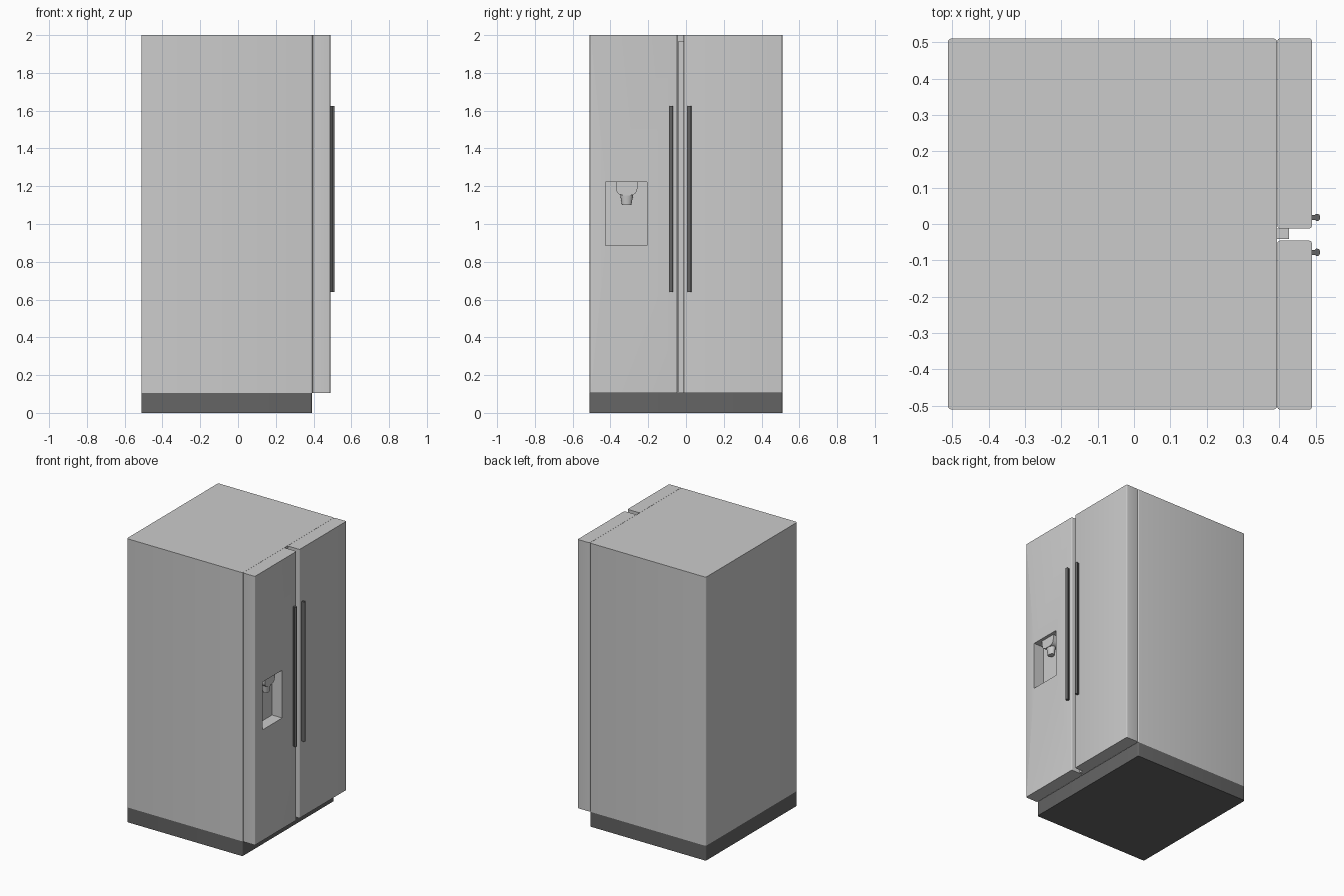
import bpy, bmesh, math
from mathutils import Vector

if "Cube" in bpy.data.objects:
    bpy.data.objects.remove(bpy.data.objects["Cube"])


def material(name, v):
    m = bpy.data.materials.new(name)
    m.diffuse_color = (v, v, v, 1)
    m.use_nodes = True
    m.node_tree.nodes["Principled BSDF"].inputs["Base Color"].default_value = m.diffuse_color
    return m


dark = material("dark_grey", 0.13)


def finish(name, bm, mat=None, smooth=True):
    bmesh.ops.recalc_face_normals(bm, faces=bm.faces)
    me = bpy.data.meshes.new(name)
    bm.to_mesh(me)
    bm.free()
    ob = bpy.data.objects.new(name, me)
    bpy.context.collection.objects.link(ob)
    if mat:
        me.materials.append(mat)
    if smooth:
        bpy.ops.object.select_all(action='DESELECT')
        ob.select_set(True)
        bpy.context.view_layer.objects.active = ob
        bpy.ops.object.shade_smooth_by_angle(angle=math.radians(35))
    return ob


def prism(name, points, offset, mat=None):
    """Extrude a closed 3D outline along an offset."""
    bm = bmesh.new()
    face = bm.faces.new([bm.verts.new(p) for p in points])
    ext = bmesh.ops.extrude_face_region(bm, geom=[face], use_keep_orig=True)
    moved = [g for g in ext["geom"] if isinstance(g, bmesh.types.BMVert)]
    bmesh.ops.translate(bm, verts=moved, vec=Vector(offset))
    return finish(name, bm, mat)


def box(name, x, y, z, r=0.0, mat=None):
    """Box given by ranges, with rounded vertical edges."""
    bm = bmesh.new()
    bmesh.ops.create_cube(bm, size=1)
    for v in bm.verts:
        v.co = [a[0] + (c + 0.5) * (a[1] - a[0]) for c, a in zip(v.co, (x, y, z))]
    if r:
        edges = [e for e in bm.edges
                 if abs(e.verts[0].co.z - e.verts[1].co.z) > 1e-4]
        bmesh.ops.bevel(bm, geom=edges, offset=r, segments=4, profile=0.5,
                        affect='EDGES')
    return finish(name, bm, mat, r > 0)


# Cabinet and plinth
box("cabinet", (-0.512, 0.394), (-0.51, 0.51), (0.104, 2.0), 0.01)
box("plinth", (-0.512, 0.392), (-0.51, 0.51), (0.0, 0.104), 0.01, dark)

# Doors and the strip between them
left = box("left_door", (0.395, 0.489), (-0.51, -0.046), (0.104, 2.0), 0.006)
box("right_door", (0.395, 0.489), (-0.012, 0.51), (0.104, 2.0), 0.006)
box("door_divider", (0.394, 0.426), (-0.041, -0.012), (0.104, 1.97))

# Dispenser recess cut into the left door
cutter = box("recess_cutter", (0.41, 0.55), (-0.427, -0.206), (0.885, 1.222))
cutter.hide_render = True
cutter.hide_set(True)
mod = left.modifiers.new("recess", 'BOOLEAN')
mod.object = cutter
mod.operation = 'DIFFERENCE'
mod.solver = 'EXACT'

# Dispenser housing: flat top with rounded lower corners
yc, w, r = -0.314, 0.056, 0.035
outline = [(0.41, yc - w, 1.222), (0.41, yc + w, 1.222)]
for i in range(7):
    a = math.radians(15 * i)
    outline.append((0.41, yc + w - r + r * math.cos(a), 1.187 - r * math.sin(a)))
for i in range(7):
    a = math.radians(90 + 15 * i)
    outline.append((0.41, yc - w + r + r * math.cos(a), 1.187 - r * math.sin(a)))
prism("dispenser_housing", outline, (0.058, 0, 0))

# Tapered nozzle below the housing
bm = bmesh.new()
bmesh.ops.create_cone(bm, cap_ends=True, segments=24, radius1=0.025,
                      radius2=0.035, depth=0.058)
bmesh.ops.scale(bm, vec=(0.75, 1, 1), verts=bm.verts)
bmesh.ops.translate(bm, vec=(0.44, yc, 1.129), verts=bm.verts)
finish("dispenser_nozzle", bm)

# Handles: narrow neck against the door with a rounded grip
for name, y in (("left_handle", -0.078), ("right_handle", 0.018)):
    pts = [(0.488, y - 0.007), (0.498, y - 0.007), (0.501, y - 0.010)]
    pts += [(0.505 + 0.007 * math.cos(math.radians(a)),
             y + 0.010 * math.sin(math.radians(a))) for a in range(-90, 91, 20)]
    pts += [(0.501, y + 0.010), (0.498, y + 0.007), (0.488, y + 0.007)]
    prism(name, [(px, py, 0.64) for px, py in pts], (0, 0, 0.985), dark)
